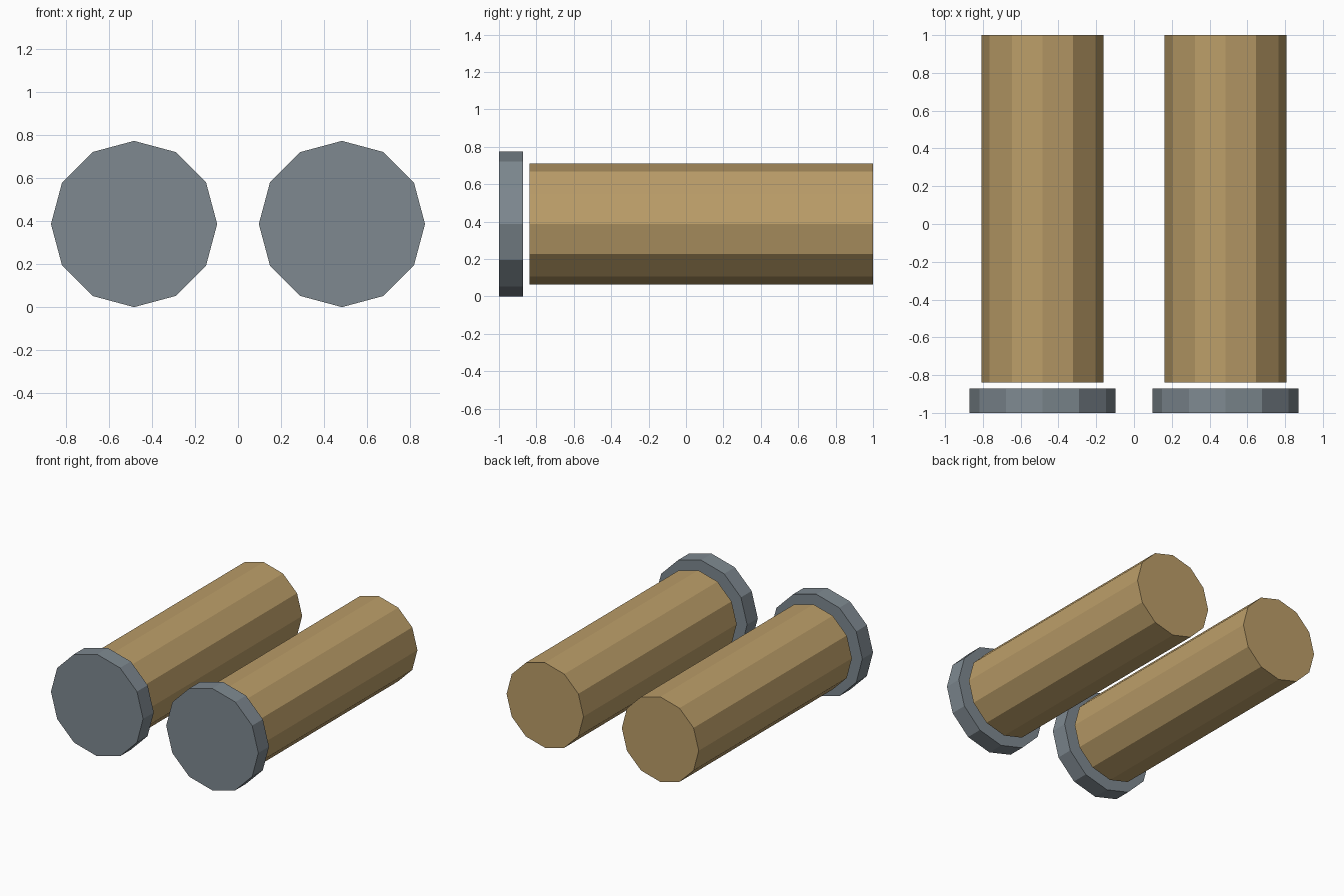
import bpy
from math import pi

if "Cube" in bpy.data.objects:
    bpy.data.objects.remove(bpy.data.objects["Cube"])


def material(name, color):
    m = bpy.data.materials.new(name)
    m.diffuse_color = (*color, 1)
    m.use_nodes = True
    m.node_tree.nodes["Principled BSDF"].inputs["Base Color"].default_value = m.diffuse_color
    return m


tan = material("tan", (0.50, 0.34, 0.14))
slate = material("slate", (0.21, 0.25, 0.28))

SPACING = 0.484   # distance of each axis from x = 0
RADIUS = 0.387    # disc radius, also the axis height


def rod(name, x, y0, y1, radius, mat):
    """Flat-shaded 12-sided cylinder lying along y."""
    bpy.ops.mesh.primitive_cylinder_add(
        vertices=12, radius=radius, depth=y1 - y0,
        location=(x, (y0 + y1) / 2, RADIUS), rotation=(pi / 2, 0, 0))
    ob = bpy.context.object
    ob.name = name
    ob.data.materials.append(mat)


for side, x in (("left", -SPACING), ("right", SPACING)):
    # wide end disc at the front, separated from the body by a small gap
    rod(side + "_end_disc", x, -1.0, -0.872, RADIUS, slate)
    # long body
    rod(side + "_body", x, -0.838, 1.0, 0.323, tan)
